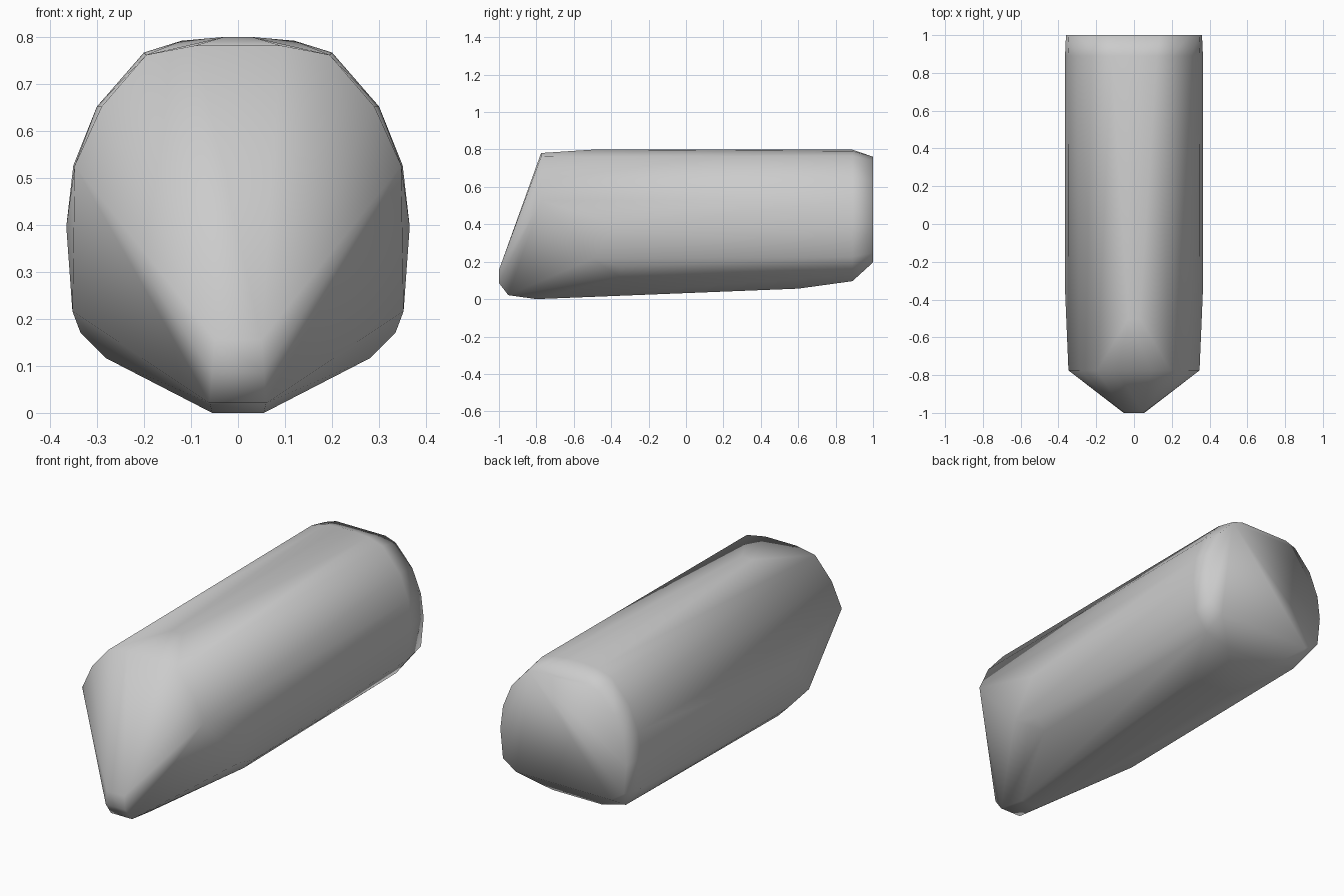
import bpy, bmesh

if "Cube" in bpy.data.objects:
    bpy.data.objects.remove(bpy.data.objects["Cube"])

# Half cross-sections (x, z) by position along the body, mirrored across x = 0
sections = {
    # narrow keel tip at the front
    -1.00: [(.05, .16), (.055, .09)],
    -0.95: [(.06, .025)],
    -0.80: [(.055, .004)],
    # upper edge of the sloping front face
    -0.775: [(.09, .785), (.195, .765), (.29, .655), (.347, .53)],
    # full body
    -0.50: [(.03, .803), (.352, .22)],
    -0.35: [(.365, .40), (.335, .175), (.28, .12)],
    0.60: [(.365, .40), (.12, .06)],
    0.89: [(.03, .803), (.12, .795), (.20, .77), (.30, .655), (.35, .53),
           (.365, .40), (.352, .23), (.28, .135), (.14, .10)],
    # blunt rear end
    1.00: [(.14, .765), (.20, .745), (.295, .64), (.345, .52),
           (.36, .40), (.345, .25), (.27, .20)],
}

# Rounded body wrapped around the sections
bm = bmesh.new()
for y, half in sections.items():
    for x, z in half:
        for side in (-1, 1):
            bm.verts.new((side * x, y, max(z - .004, 0)))
hull = bmesh.ops.convex_hull(bm, input=bm.verts[:])
loose = {v for v in bm.verts if not v.link_faces}
bmesh.ops.delete(bm, geom=list(loose), context='VERTS')
bmesh.ops.recalc_face_normals(bm, faces=bm.faces[:])
for f in bm.faces:
    f.smooth = True
mesh = bpy.data.meshes.new("hull_body")
bm.to_mesh(mesh)
bm.free()
body = bpy.data.objects.new("hull_body", mesh)
bpy.context.collection.objects.link(body)
